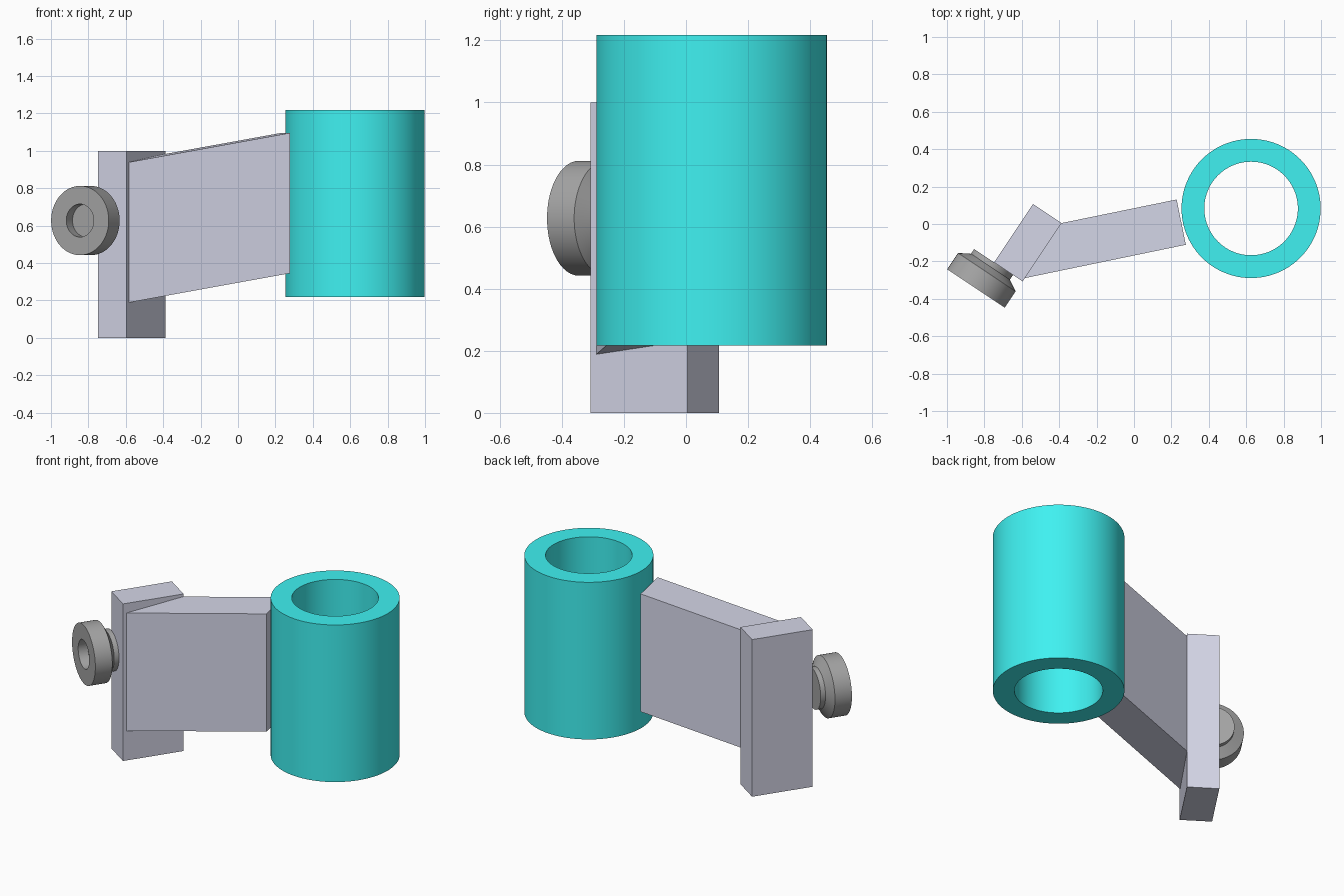
import bpy, bmesh, math
from mathutils import Vector, Matrix

if "Cube" in bpy.data.objects:
    bpy.data.objects.remove(bpy.data.objects["Cube"])


def paint(obj, name, color):
    mat = bpy.data.materials.new(name)
    mat.diffuse_color = color
    mat.use_nodes = True
    mat.node_tree.nodes["Principled BSDF"].inputs["Base Color"].default_value = mat.diffuse_color
    obj.data.materials.append(mat)


def make(name, bm):
    bmesh.ops.recalc_face_normals(bm, faces=bm.faces)
    mesh = bpy.data.meshes.new(name)
    bm.to_mesh(mesh)
    bm.free()
    obj = bpy.data.objects.new(name, mesh)
    bpy.context.collection.objects.link(obj)
    return obj


def prism(name, corners, height):
    """Upright prism; corners are (x, y, bottom z)."""
    bm = bmesh.new()
    low = [bm.verts.new(c) for c in corners]
    high = [bm.verts.new((x, y, z + height)) for x, y, z in corners]
    bm.faces.new(low)
    bm.faces.new(high)
    for i in range(len(low)):
        j = (i + 1) % len(low)
        bm.faces.new((low[i], low[j], high[j], high[i]))
    return make(name, bm)


def lathe(name, profile, closed, steps=96):
    """Spin an (r, z) profile about z; r = 0 points merge into one."""
    bm = bmesh.new()
    vs = [bm.verts.new((r, 0, z)) for r, z in profile]
    es = [bm.edges.new(p) for p in zip(vs, vs[1:])]
    if closed:
        es.append(bm.edges.new((vs[-1], vs[0])))
    bmesh.ops.spin(bm, geom=vs + es, cent=(0, 0, 0), axis=(0, 0, 1),
                   angle=math.tau, steps=steps, use_duplicate=False)
    bmesh.ops.remove_doubles(bm, verts=bm.verts, dist=1e-5)
    obj = make(name, bm)
    bpy.ops.object.select_all(action='DESELECT')
    obj.select_set(True)
    bpy.context.view_layer.objects.active = obj
    bpy.ops.object.shade_smooth_by_angle(angle=math.radians(25))
    return obj


LILAC = (0.66, 0.67, 0.80, 1)

# mounting plate
plate = prism("mounting_plate", [(-0.54, 0.107, 0), (-0.387, 0.005, 0),
                                 (-0.595, -0.307, 0), (-0.748, -0.205, 0)], 1.0)
paint(plate, "lilac_plate", LILAC)

# rising arm, sheared upward towards the sleeve
axis = Vector((0.98, 0.199))
end = Vector((0.2525, 0.01))
corners = []
for x, y in [(-0.387, 0.005), (-0.583, -0.289), (0.277, -0.111), (0.228, 0.131)]:
    corners.append((x, y, 0.345 + 0.178 * (Vector((x, y)) - end).dot(axis)))
arm = prism("arm", corners, 0.75)
paint(arm, "lilac_arm", LILAC)

# hollow sleeve
sleeve = lathe("sleeve", [(0.372, 0), (0.372, 1), (0.25, 1), (0.25, 0)], True)
sleeve.location = (0.626, 0.083, 0.217)
paint(sleeve, "cyan", (0.05, 0.88, 0.88, 1))

# knob with a blind recess, turned to face along the plate
knob = lathe("knob", [(0, 0.06), (0.088, 0.06), (0.088, 0), (0.185, 0),
                      (0.185, 0.105), (0.125, 0.14), (0.125, 0.17), (0, 0.17)], False)
turn = Vector((0.555, 0.832, 0)).to_track_quat('Z', 'Y').to_matrix().to_4x4()
knob.matrix_world = Matrix.Translation((-0.845, -0.345, 0.627)) @ turn
paint(knob, "dark_grey", (0.38, 0.38, 0.38, 1))
